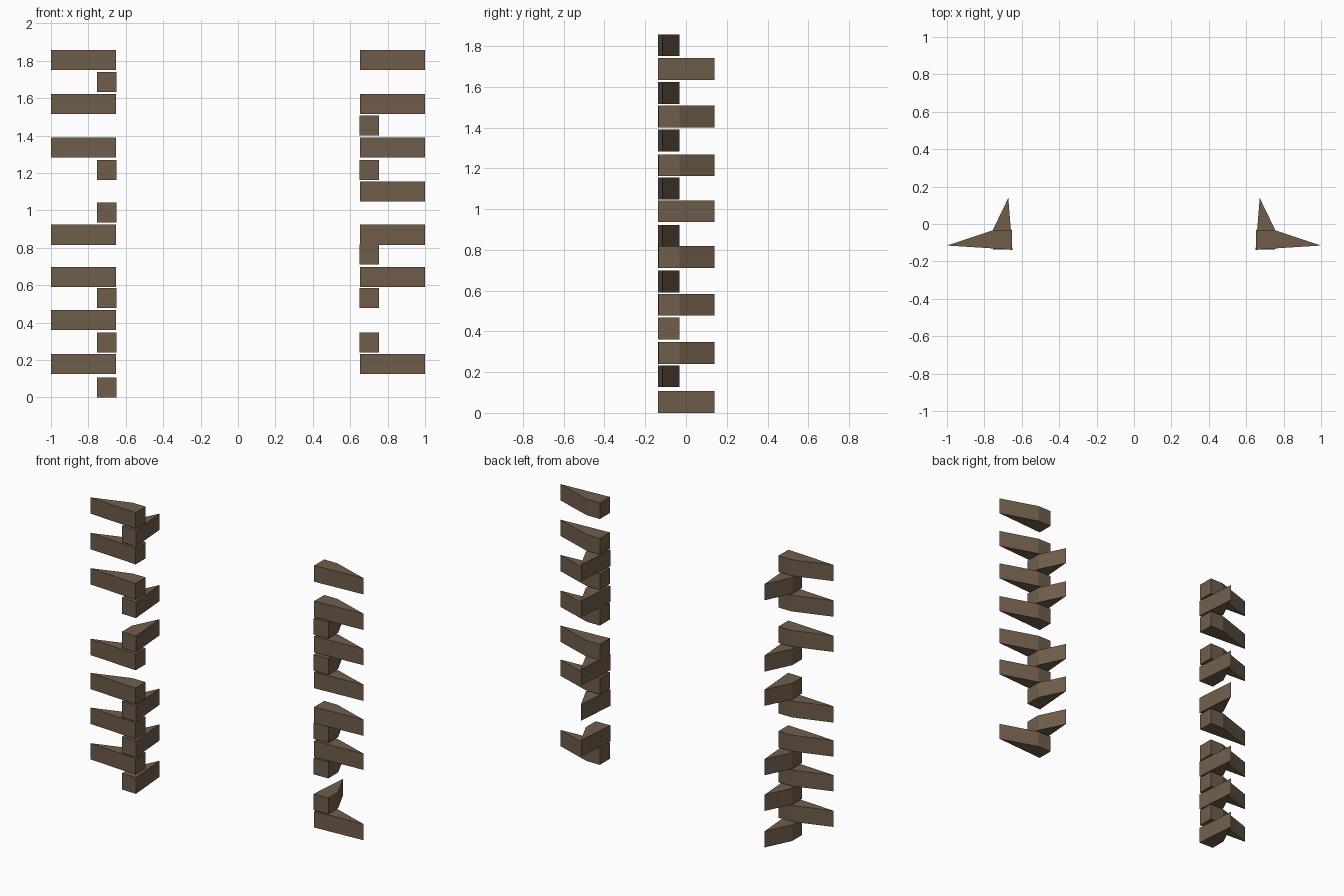
import bpy, bmesh

if "Cube" in bpy.data.objects:
    bpy.data.objects.remove(bpy.data.objects["Cube"])

stone = bpy.data.materials.new("brown_stone")
stone.diffuse_color = (0.16, 0.11, 0.071, 1)
stone.use_nodes = True
stone.node_tree.nodes["Principled BSDF"].inputs["Base Color"].default_value = stone.diffuse_color

H = 0.107  # course height
# bottom of each course; even courses run back, odd courses run sideways
Z = [0.0, .126, .241, .361, .477, .591, .711, .816,
     .936, 1.047, 1.162, 1.283, 1.401, 1.516, 1.634, 1.751]

# plan outlines for the +x side (tapered wedge stones)
SIDE = [(.653, -.137), (1.0, -.115), (.75, -.032), (.653, -.032)]
BACK = [(.65, -.138), (.755, -.135), (.755, -.032), (.672, .139)]


def block(name, plan, z, sign):
    bm = bmesh.new()
    face = bm.faces.new([bm.verts.new((sign * x, y, z)) for x, y in plan])
    ext = bmesh.ops.extrude_face_region(bm, geom=[face])
    top = [v for v in ext["geom"] if isinstance(v, bmesh.types.BMVert)]
    bmesh.ops.translate(bm, vec=(0, 0, H), verts=top)
    bmesh.ops.recalc_face_normals(bm, faces=bm.faces)
    me = bpy.data.meshes.new(name)
    bm.to_mesh(me)
    bm.free()
    me.materials.append(stone)
    bpy.context.collection.objects.link(bpy.data.objects.new(name, me))


# two corner columns of alternating stones, each with a few stones missing
for label, sign, missing in (("left", -1, {6, 9, 12}), ("right", 1, {0, 3, 8, 14})):
    for i, z in enumerate(Z):
        if i not in missing:
            kind, plan = ("side", SIDE) if i % 2 else ("back", BACK)
            block(f"{label}_{kind}_corner_stone_{i}", plan, z, sign)
